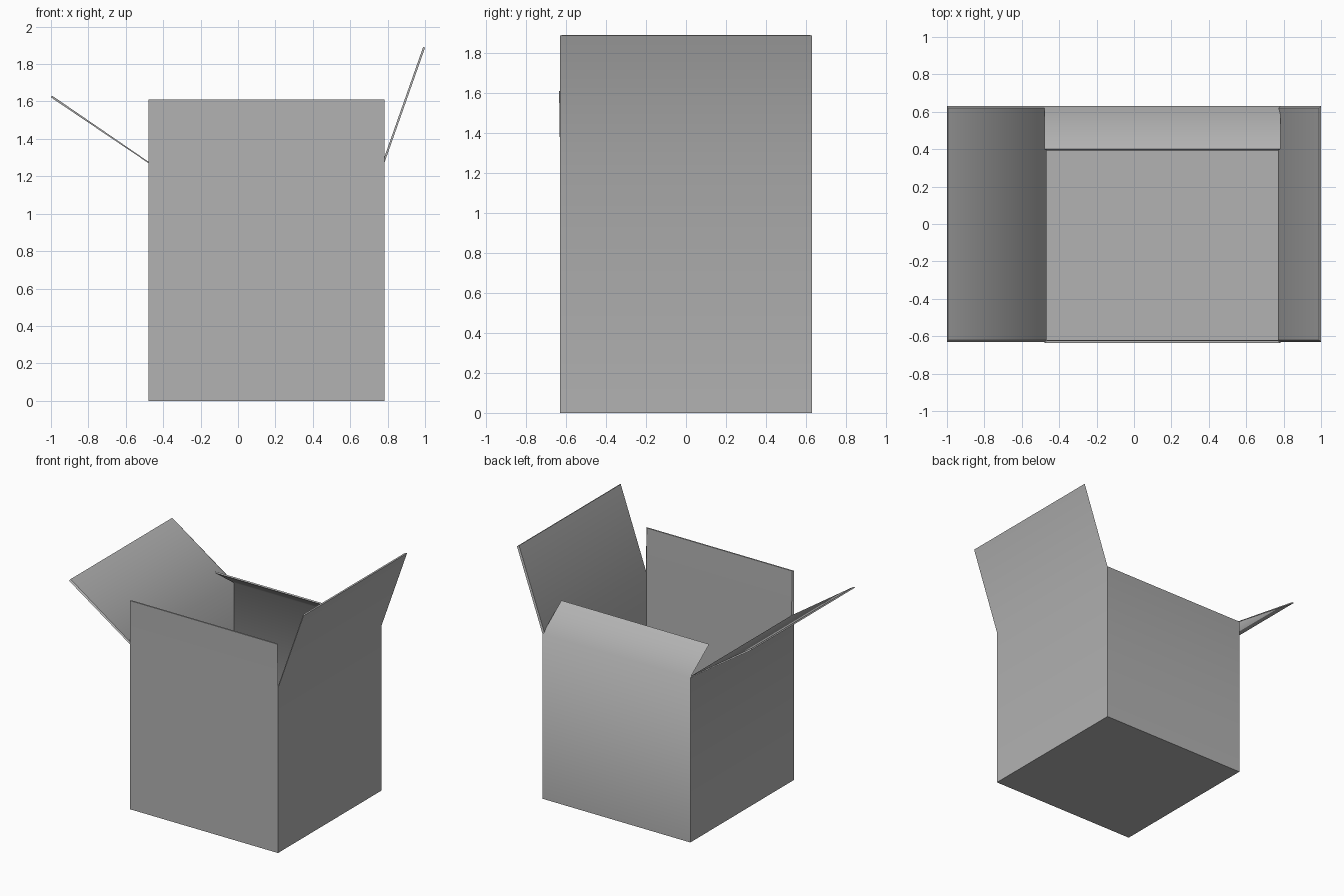
import bpy
import bmesh
from mathutils import Vector

cube = bpy.data.objects.get("Cube")
if cube:
    bpy.data.objects.remove(cube, do_unlink=True)

HALF, FOLD, THICK = 0.63, 1.27, 0.011
CENTRE = Vector((0.152, 0, 0))
UP = Vector((0, 0, 1))
# Each side: outward direction, flap reach outward, flap rise
SIDES = [((0, -1, 0), 0.005, 0.34),
         ((1, 0, 0), 0.218, 0.617),
         ((0, 1, 0), -0.23, 0.17),
         ((-1, 0, 0), 0.522, 0.352)]

bm = bmesh.new()
folds = []


def shell(inset):
    """One skin of the box: floor, walls and flaps; inner skin is inset."""
    half = HALF - inset
    base, top, tips = [], [], []
    for direction, reach, rise in SIDES:
        out = Vector(direction)
        along = UP.cross(out)
        corner = CENTRE + out * half - along * half
        base.append(bm.verts.new(corner + UP * inset))
        top.append(bm.verts.new(corner + UP * FOLD))
        # Flap tip is pushed along the flap's own inward normal
        normal = (UP * reach - out * rise).normalized()
        tip = CENTRE + out * (HALF + reach) + UP * (FOLD + rise) + normal * inset
        tips.append([bm.verts.new(tip + along * s * half) for s in (-1, 1)])
    bm.faces.new(base)
    for i in range(4):
        j = (i + 1) % 4
        bm.faces.new((base[i], base[j], top[j], top[i]))
        bm.faces.new((top[i], top[j], tips[i][1], tips[i][0]))
        folds.append(bm.edges.get((top[i], top[j])))
    return top, tips


outer_top, outer_tips = shell(0)
inner_top, inner_tips = shell(THICK)

# Cut cardboard edges joining both skins around every flap
for i in range(4):
    j = (i + 1) % 4
    outer = (outer_top[i], outer_tips[i][0], outer_tips[i][1], outer_top[j])
    inner = (inner_top[i], inner_tips[i][0], inner_tips[i][1], inner_top[j])
    for k in range(3):
        bm.faces.new((outer[k], outer[k + 1], inner[k + 1], inner[k]))

# Soft folds, crisp edges elsewhere
bmesh.ops.recalc_face_normals(bm, faces=bm.faces)
for face in bm.faces:
    face.smooth = True
for edge in bm.edges:
    edge.smooth = edge in folds

mesh = bpy.data.meshes.new("open_box")
bm.to_mesh(mesh)
bm.free()

grey = bpy.data.materials.new("plain grey")
grey.use_nodes = True
colour = (0.45, 0.45, 0.45, 1)
grey.diffuse_color = colour
grey.node_tree.nodes["Principled BSDF"].inputs["Base Color"].default_value = colour
mesh.materials.append(grey)

box = bpy.data.objects.new("open_box", mesh)
bpy.context.collection.objects.link(box)
